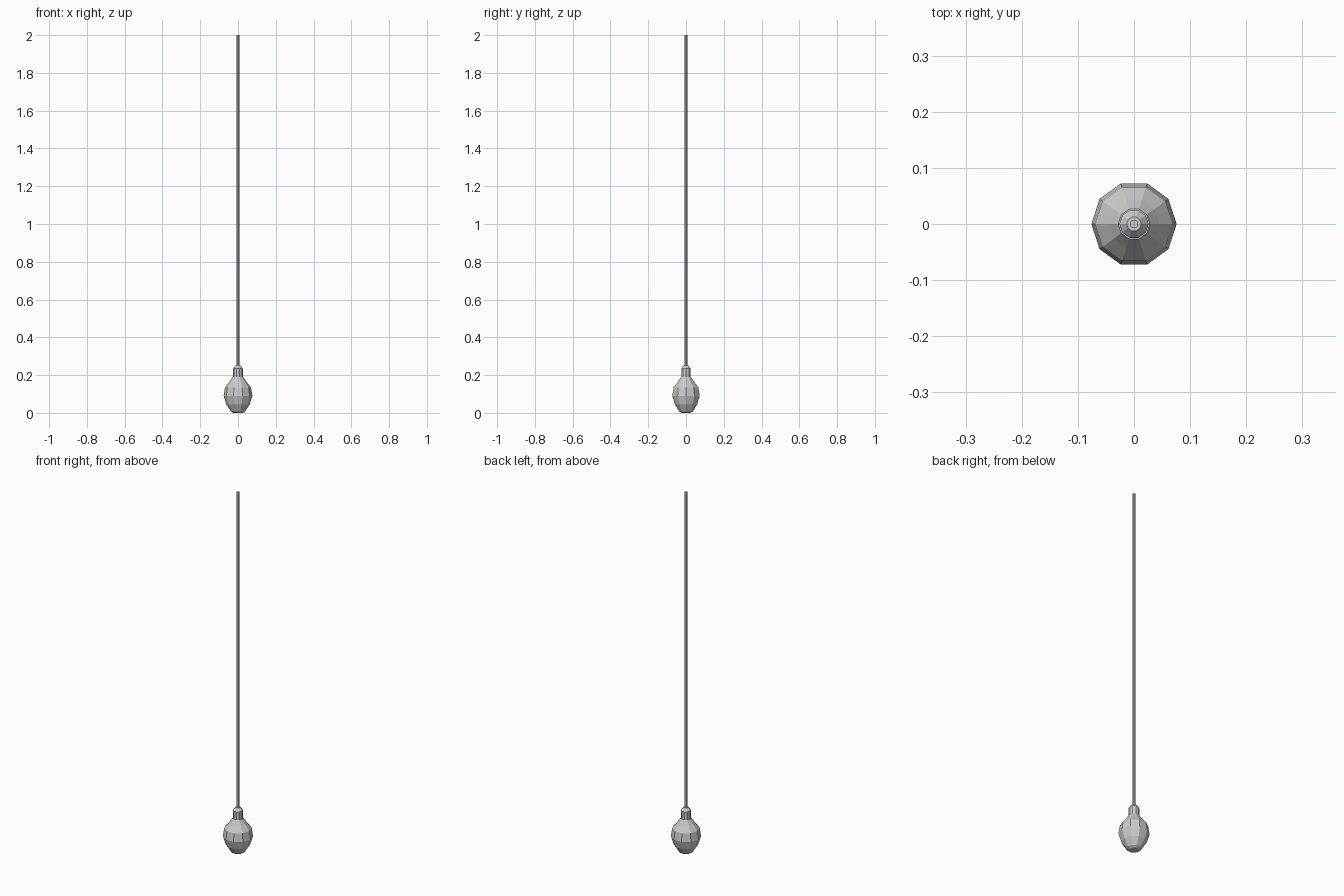
import bpy, bmesh, math

if "Cube" in bpy.data.objects:
    bpy.data.objects.remove(bpy.data.objects["Cube"])


def lathe(name, profile, sides):
    """Closed flat-shaded solid from (radius, z) rings, bottom to top."""
    bm = bmesh.new()
    rings = []
    for r, z in profile:
        rings.append([bm.verts.new((r * math.cos(2 * math.pi * i / sides),
                                    r * math.sin(2 * math.pi * i / sides), z))
                      for i in range(sides)])
    for a, b in zip(rings, rings[1:]):
        for i in range(sides):
            j = (i + 1) % sides
            bm.faces.new((a[i], a[j], b[j], b[i]))
    bm.faces.new(rings[0][::-1])
    bm.faces.new(rings[-1])
    mesh = bpy.data.meshes.new(name)
    bm.to_mesh(mesh)
    bm.free()
    obj = bpy.data.objects.new(name, mesh)
    bpy.context.collection.objects.link(obj)
    return obj


# Faceted glass bulb
lathe("bulb", [(0.025, 0.0), (0.038, 0.008), (0.062, 0.045), (0.076, 0.09),
               (0.069, 0.135), (0.045, 0.165), (0.028, 0.19)], 10)

# Socket with tapered cap
lathe("socket", [(0.026, 0.185), (0.026, 0.235), (0.018, 0.244), (0.013, 0.25)], 10)

# Hanging cord
lathe("cord", [(0.0075, 0.24), (0.0075, 2.0)], 8)
